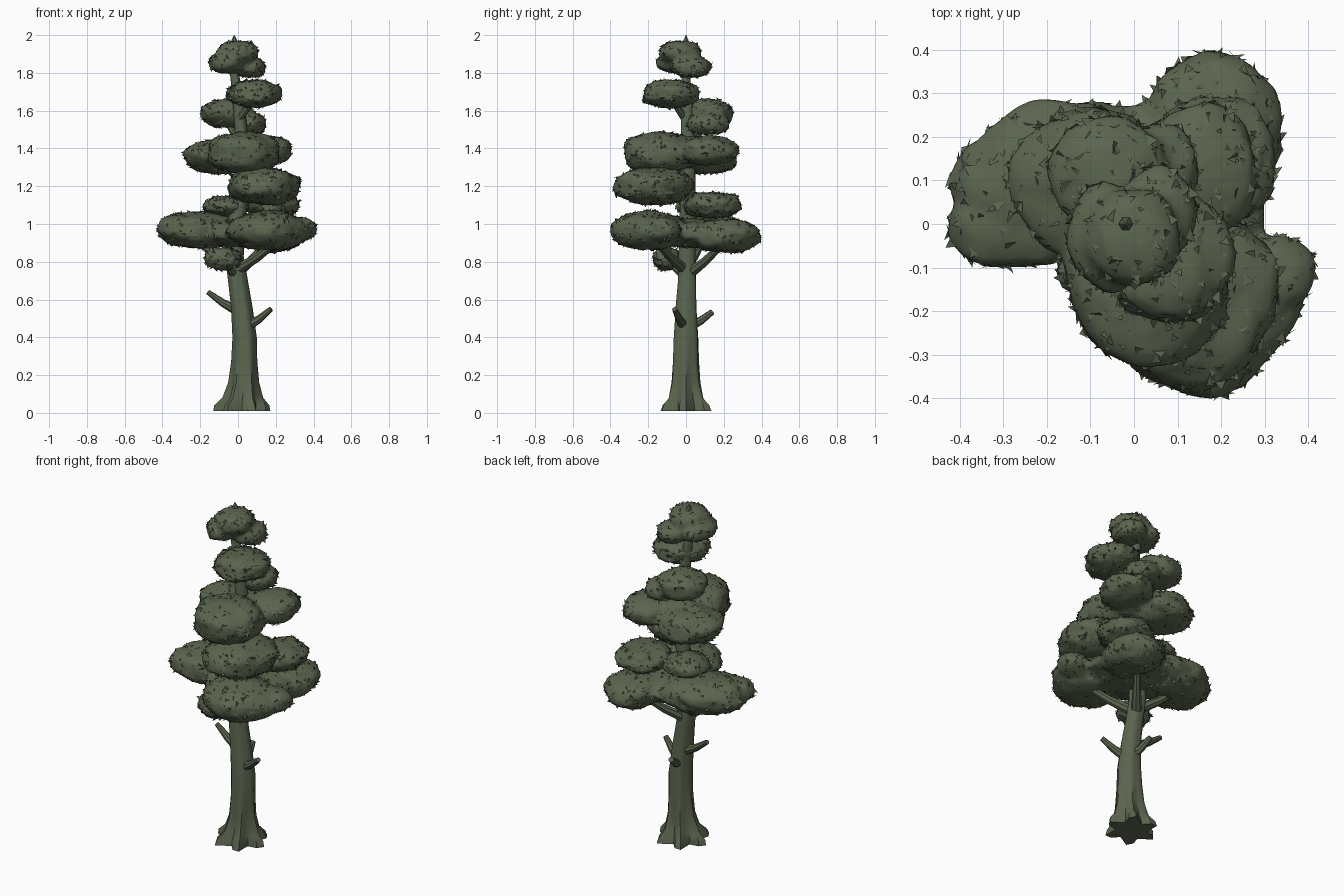
import bpy, bmesh, math, random
from mathutils import Vector, Matrix, noise

random.seed(4)
cube = bpy.data.objects.get("Cube")
if cube:
    bpy.data.objects.remove(cube, do_unlink=True)

green = bpy.data.materials.new("olive green")
green.use_nodes = True
COLOR = (0.105, 0.13, 0.078, 1)
green.diffuse_color = COLOR
green.node_tree.nodes["Principled BSDF"].inputs["Base Color"].default_value = COLOR


def finish(bm, name, angle):
    mesh = bpy.data.meshes.new(name)
    bm.to_mesh(mesh)
    bm.free()
    mesh.shade_smooth()
    mesh.set_sharp_from_angle(angle=math.radians(angle))
    mesh.materials.append(green)
    obj = bpy.data.objects.new(name, mesh)
    bpy.context.collection.objects.link(obj)
    return obj


def tube(name, path, sides, lobes=None):
    """Skin rings of (x, y, z, radius) points; lobes(ring, angle) scales the radius."""
    bm = bmesh.new()
    rings = []
    points = [Vector(p[:3]) for p in path]
    for i, p in enumerate(points):
        along = points[min(i + 1, len(points) - 1)] - points[max(i - 1, 0)]
        if lobes:
            along = Vector((0, 0, 1))
        turn = Vector((0, 0, 1)).rotation_difference(along)
        ring = []
        for k in range(sides):
            a = math.tau * k / sides
            r = path[i][3] * (lobes(i, a) if lobes else 1)
            ring.append(bm.verts.new(p + turn @ Vector((r * math.cos(a), r * math.sin(a), 0))))
        rings.append(ring)
    for low, high in zip(rings, rings[1:]):
        for k in range(sides):
            n = (k + 1) % sides
            bm.faces.new((low[k], low[n], high[n], high[k]))
    bm.faces.new(rings[0][::-1])
    bm.faces.new(rings[-1])
    return finish(bm, name, 40)


# Trunk with flared root lobes at the foot
root_depth = [0.28, 0.26, 0.18, 0.1, 0.07, 0.05]


def root_lobes(ring, a):
    depth = root_depth[ring] if ring < len(root_depth) else 0.03
    return 1 + depth * math.cos(6 * a + 0.4) + 0.04 * math.sin(2 * a + ring)


tube("trunk", [
    (0.02, 0, 0.01, 0.12), (0.02, 0, 0.04, 0.115), (0.025, 0, 0.08, 0.09),
    (0.03, 0, 0.16, 0.075), (0.033, 0, 0.27, 0.067), (0.035, 0, 0.4, 0.064),
    (0.02, 0, 0.56, 0.056), (0, 0.005, 0.7, 0.05), (-0.02, 0.005, 0.83, 0.047),
    (-0.01, 0.01, 1.0, 0.045), (0.02, 0.01, 1.2, 0.04), (0.02, 0.01, 1.45, 0.035),
    (0, 0, 1.68, 0.03), (-0.02, 0, 1.8, 0.022), (-0.02, 0, 1.9, 0.015)], 24, root_lobes)

# Broken stubs and limbs: start, end, start radius, end radius
limbs = {
    "right_stub": ((0, 0.01, 0.54), (-0.16, 0.03, 0.64), 0.028, 0.013),
    "left_stub": ((0.05, -0.01, 0.46), (0.175, -0.06, 0.55), 0.028, 0.014),
    "back_stub": ((0.03, 0.02, 0.46), (0, 0.14, 0.535), 0.028, 0.015),
    "right_limb": ((-0.03, 0.01, 0.78), (-0.22, 0.09, 0.92), 0.03, 0.018),
    "left_limb": ((0, -0.01, 0.76), (0.2, -0.15, 0.9), 0.03, 0.018),
    "back_limb": ((0, 0.02, 0.74), (0.13, 0.18, 0.88), 0.03, 0.018),
    "low_limb": ((-0.01, 0, 0.72), (-0.07, -0.1, 0.82), 0.025, 0.015),
    "middle_limb": ((0.02, 0.01, 1.42), (-0.06, 0.12, 1.55), 0.025, 0.015),
    "upper_limb": ((0, 0, 1.55), (0.09, -0.08, 1.68), 0.022, 0.014),
}
for name, (start, end, r0, r1) in limbs.items():
    a, b = Vector(start), Vector(end)
    mid = a.lerp(b, 0.5) - Vector((0, 0, 0.008))
    tube(name, [(*a, r0), (*mid, (r0 + r1) / 2), (*b, r1)], 8)


def cushion(bm, centre, size, yaw):
    """Add one lumpy flattened ball to the mesh."""
    c, s = Vector(centre), Vector(size)
    spin = Matrix.Rotation(math.radians(yaw), 3, 'Z')
    ball = bmesh.ops.create_icosphere(bm, subdivisions=4, radius=1)
    for v in ball["verts"]:
        d = v.co.normalized()
        seed = d * 1.6 + c * 9
        lump = 0.98 + 0.12 * noise.noise(seed) + 0.07 * noise.noise(seed * 3.5)
        # Boxier profile with a fuller rim
        d.z = math.copysign(abs(d.z) ** 0.85, d.z)
        v.co = c + spin @ (d * s * lump)


def leaf_cluster(name, balls):
    """Fuse cushions into one mass and scatter ragged leaf flaps over it."""
    bm = bmesh.new()
    for centre, size, yaw in balls:
        cushion(bm, centre, size, yaw)
    if len(balls) > 1:
        # Remesh joins the overlapping cushions into a single skin
        obj = finish(bm, name, 50)
        remesh = obj.modifiers.new("fuse", 'REMESH')
        remesh.mode = 'VOXEL'
        remesh.voxel_size = 0.014
        smooth = obj.modifiers.new("soften", 'SMOOTH')
        smooth.iterations = 3
        fused = obj.evaluated_get(bpy.context.evaluated_depsgraph_get())
        bm = bmesh.new()
        bm.from_mesh(fused.to_mesh())
        mesh = obj.data
        bpy.data.objects.remove(obj)
        bpy.data.meshes.remove(mesh)
    bm.normal_update()
    spots = [(f.calc_center_median(), f.normal.copy()) for f in bm.faces]
    area = sum(f.calc_area() for f in bm.faces)
    for p, n in random.sample(spots, min(int(60 + 900 * area), len(spots))):
        side = n.orthogonal().normalized()
        side.rotate(Matrix.Rotation(random.uniform(0, math.tau), 3, n))
        ahead = n.cross(side)
        w, h = random.uniform(0.008, 0.02), random.uniform(0.01, 0.03)
        lift = random.uniform(0, 0.012)
        corners = (p - side * w - n * 0.003, p + side * w - n * 0.003,
                   p + ahead * h + side * random.uniform(-w, w) + n * lift)
        bm.faces.new([bm.verts.new(q) for q in corners])
    return finish(bm, name, 50)


# Foliage tiers from the bottom up; each ball is centre, half sizes, yaw
clusters = {
    "low_tuft": [((-0.08, -0.1, 0.815), (0.1, 0.075, 0.06), 0)],
    "bottom_foliage": [
        ((-0.2, 0.09, 0.97), (0.24, 0.185, 0.1), 30),
        ((-0.32, 0.0, 0.98), (0.11, 0.1, 0.07), 15),
        ((0.16, -0.2, 0.965), (0.215, 0.195, 0.105), 0),
        ((0.32, -0.12, 0.97), (0.1, 0.09, 0.07), 20),
        ((0.18, 0.21, 0.94), (0.165, 0.185, 0.09), 0),
        ((0.06, 0.04, 0.95), (0.24, 0.24, 0.08), 0)],
    "second_back_foliage": [((0.18, 0.14, 1.1), (0.15, 0.155, 0.07), 0)],
    "second_right_foliage": [((-0.06, 0.08, 1.095), (0.125, 0.13, 0.055), 0)],
    "second_front_foliage": [((0.14, -0.17, 1.2), (0.195, 0.21, 0.1), 0)],
    "middle_foliage": [
        ((-0.1, 0.1, 1.355), (0.18, 0.175, 0.095), 15),
        ((0.03, -0.13, 1.375), (0.195, 0.205, 0.115), 10),
        ((0.15, 0.12, 1.39), (0.14, 0.16, 0.08), 0),
        ((0.02, 0.03, 1.38), (0.16, 0.16, 0.09), 0)],
    "upper_back_foliage": [
        ((-0.06, 0.12, 1.585), (0.14, 0.13, 0.08), 0),
        ((0.06, 0.12, 1.53), (0.09, 0.12, 0.06), 0)],
    "upper_front_foliage": [((0.085, -0.08, 1.69), (0.145, 0.155, 0.075), 0)],
    "crown_foliage": [
        ((0, -0.03, 1.91), (0.11, 0.115, 0.065), 0),
        ((-0.06, -0.03, 1.855), (0.095, 0.13, 0.06), 0),
        ((0.06, 0.03, 1.83), (0.09, 0.11, 0.06), 0)],
}
for name, balls in clusters.items():
    leaf_cluster(name, balls)

# Pointed sprig at the very top
tube("top_sprig", [(-0.015, 0, 1.94, 0.025), (-0.02, 0, 1.975, 0.014), (-0.02, 0, 2.0, 0.002)], 6)
